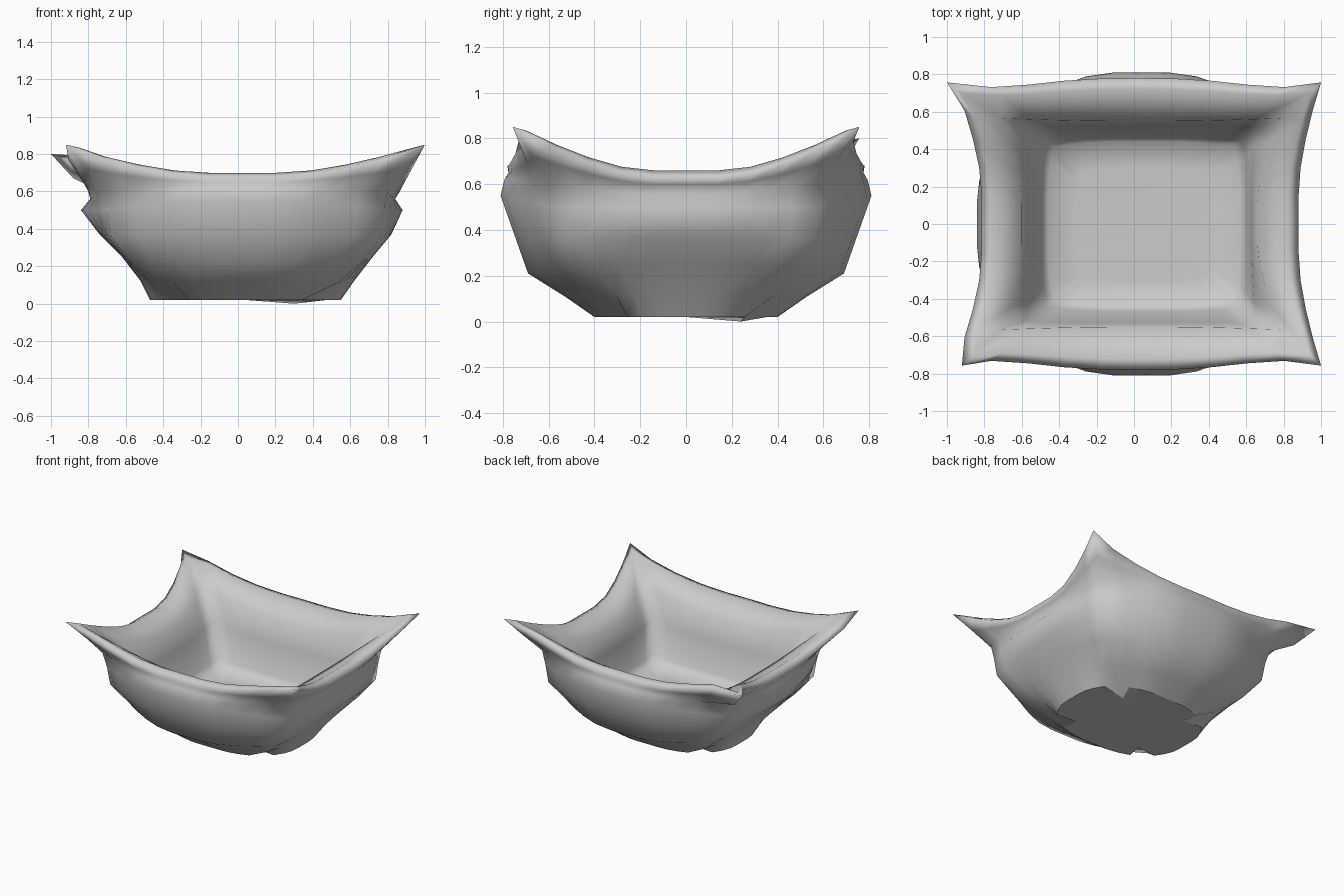
import bpy, bmesh
from math import sin, pi

if "Cube" in bpy.data.objects:
    bpy.data.objects.remove(bpy.data.objects["Cube"])

N = 10  # segments per side
FLAT = .25  # straight share in the middle of each side

# Each ring: (x_left, x_right, y, z of side middle, z of front middle) at the edge middles,
#            (x_left, x_right, y, z) at the corners, curve power
rings = [
    # outside, from the foot upward
    ((-.47, .55, .40, .02, .02), (-.34, .42, .32, .02), 1.9),
    ((-.52, .62, .53, .12, .11), (-.44, .53, .38, .11), 1.6),
    ((-.62, .72, .69, .25, .21), (-.58, .67, .49, .23), 1.5),
    ((-.74, .82, .75, .37, .38), (-.68, .765, .56, .36), 1.5),
    ((-.84, .88, .81, .50, .55), (-.70, .78, .575, .50), 1.5),
    ((-.79, .84, .793, .56, .62), (-.73, .80, .585, .60), 1.5),
    # flared lip
    ((-.80, .865, .775, .60, .65), (-.84, .90, .67, .72), 1.5),
    ((-.815, .88, .78, .63, .68), (-.96, 1.0, .757, .85), 1.5),
    ((-.76, .82, .72, .66, .70), (-.89, .94, .70, .835), 1.5),
    # inside, down to the floor
    ((-.60, .66, .55, .58, .60), (-.71, .79, .565, .70), 1.5),
    ((-.56, .63, .53, .42, .42), (-.58, .65, .52, .45), 1.6),
    ((-.49, .60, .465, .21, .21), (-.47, .58, .44, .24), 2.5),
    ((-.46, .57, .44, .17, .17), (-.43, .54, .41, .18), 2.5),
    ((-.30, .40, .30, .165, .165), (-.28, .38, .28, .165), 2.0),
]


def ring_points(mid, corner, p, dip):
    xl, xr, y, zs, zf = mid
    cl, cr, cy, cz = corner
    steps = [-1 + 2 * i / N for i in range(N)]
    mix = lambda a, b, t: a + (b - a) * max(0, (abs(t) - FLAT) / (1 - FLAT)) ** p
    along = lambda t: (cl + cr) / 2 + (cr - cl) / 2 * t
    front = lambda t: mix(y, cy, t) - dip * sin(pi * abs(t) ** 2.4)
    pts = [[along(t), -front(t), mix(zf, cz, t)] for t in steps]
    pts += [[mix(xr, cr, t), cy * t, mix(zs, cz, t)] for t in steps]
    pts += [[along(-t), front(t), mix(zf, cz, t)] for t in steps]
    pts += [[mix(xl, cl, t), -cy * t, mix(zs, cz, t)] for t in steps]
    return pts


bm = bmesh.new()
loops = []
for k, ring in enumerate(rings):
    pts = ring_points(*ring, {6: .015, 7: .035, 8: .02}.get(k, 0))
    # uneven left corners of the lip: front pulled in, back pulled out and lower
    if k in (6, 7, 8):
        pts[0][0] += .04
        pts[3 * N][0] -= .04
        pts[3 * N][2] -= .05
    # foot corners notched inward, the back right one touching the ground
    if k == 0:
        for c, q in enumerate([(-.24, -.24), (.31, -.24), (.30, .24), (-.24, .24)]):
            pts[c * N] = [*q, 0 if c == 2 else .02]
    loops.append([bm.verts.new(q) for q in pts])

# walls, lip and floor edge
M = 4 * N
for a, b in zip(loops, loops[1:]):
    for i in range(M):
        j = (i + 1) % M
        bm.faces.new((a[i], a[j], b[j], b[i]))
bm.faces.new(loops[-1])

# flat foot with a crisp rim
center = bm.verts.new((.04, 0, .02))
for i in range(M):
    j = (i + 1) % M
    bm.faces.new((center, loops[0][j], loops[0][i]))
    bm.edges.get((loops[0][i], loops[0][j])).smooth = False
bmesh.ops.recalc_face_normals(bm, faces=bm.faces)

for f in bm.faces:
    f.smooth = True
mesh = bpy.data.meshes.new("square_bowl")
bm.to_mesh(mesh)
bm.free()
bowl = bpy.data.objects.new("square_bowl", mesh)
bpy.context.collection.objects.link(bowl)
